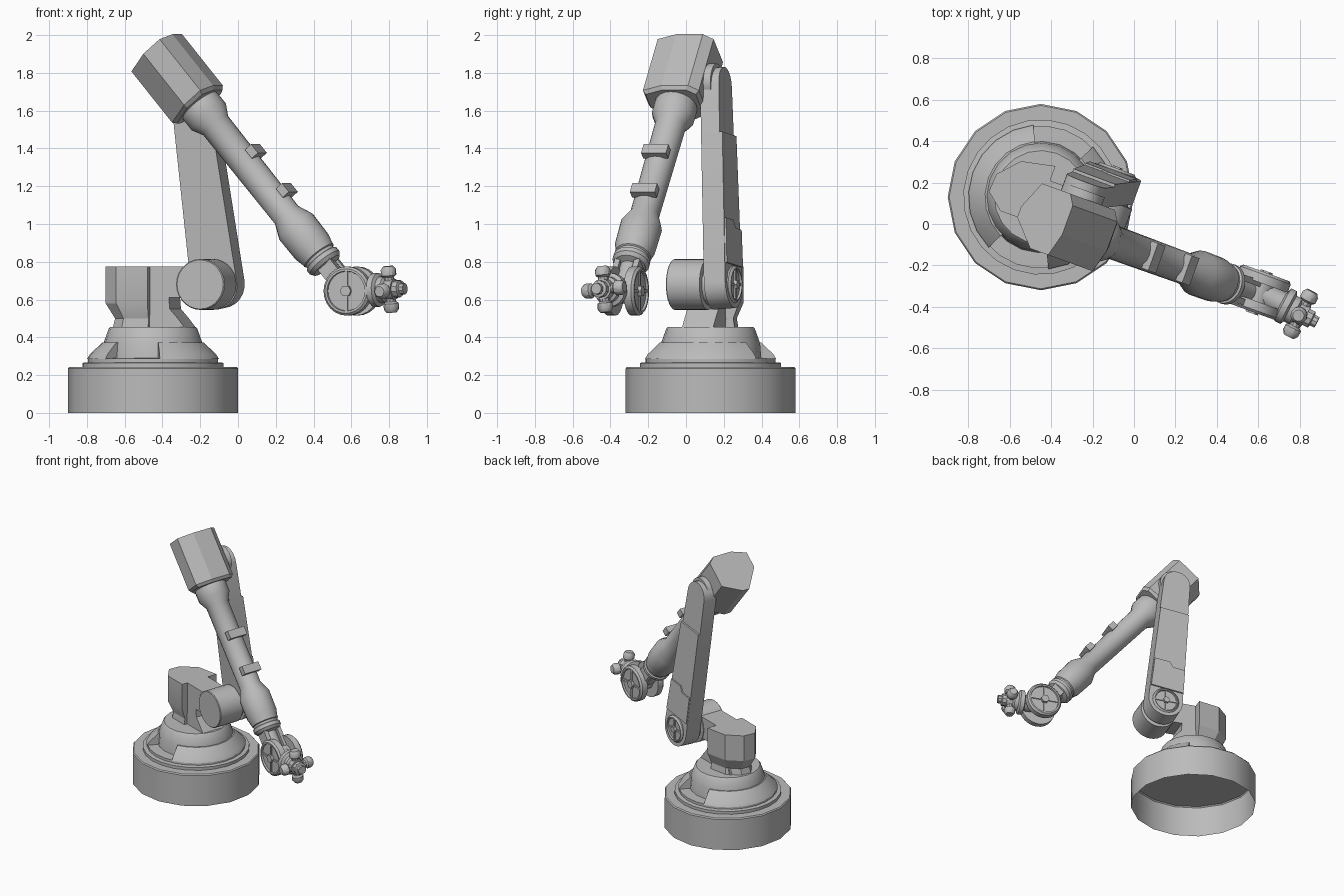
import bpy, bmesh, math
from mathutils import Vector, Matrix

if "Cube" in bpy.data.objects:
    bpy.data.objects.remove(bpy.data.objects["Cube"])

grey = bpy.data.materials.new("plain_grey")
grey.use_nodes = True
grey.diffuse_color = (0.5, 0.5, 0.5, 1)
for n in grey.node_tree.nodes:
    if n.type == 'BSDF_PRINCIPLED':
        n.inputs["Base Color"].default_value = (0.5, 0.5, 0.5, 1)


def frame(origin, axis, side):
    """Matrix with local z along axis and local x close to side."""
    z = Vector(axis).normalized()
    x = Vector(side)
    x = (x - z * x.dot(z)).normalized()
    m = Matrix((x, z.cross(x), z)).transposed().to_4x4()
    m.translation = origin
    return m


def loft(name, loops, mat, caps=(True, True), angle=35):
    """Skin a stack of equally long point loops, then place it."""
    bm = bmesh.new()
    rings = [[bm.verts.new(p) for p in loop] for loop in loops]
    for a, b in zip(rings, rings[1:]):
        for i in range(len(a)):
            j = (i + 1) % len(a)
            bm.faces.new((a[i], a[j], b[j], b[i]))
    if caps[0]:
        bm.faces.new(rings[0][::-1])
    if caps[1]:
        bm.faces.new(rings[-1])
    bmesh.ops.recalc_face_normals(bm, faces=bm.faces)
    me = bpy.data.meshes.new(name)
    bm.to_mesh(me)
    bm.free()
    me.materials.append(grey)
    ob = bpy.data.objects.new(name, me)
    bpy.context.scene.collection.objects.link(ob)
    ob.matrix_world = mat
    bpy.ops.object.select_all(action='DESELECT')
    ob.select_set(True)
    bpy.context.view_layer.objects.active = ob
    bpy.ops.object.shade_smooth_by_angle(angle=math.radians(angle))


def lathe(name, profile, mat, sides=20, caps=(True, True)):
    turns = [math.tau * i / sides for i in range(sides)]
    loft(name, [[(r * math.cos(a), r * math.sin(a), z) for a in turns]
                for r, z in profile], mat, caps)


def prism(name, outline, mat, z0, z1):
    loft(name, [[(x, y, z) for x, y in outline] for z in (z0, z1)], mat, angle=25)


def box(name, mat, centre, size):
    x, y, z = (s / 2 for s in size)
    m = mat @ Matrix.Translation(centre)
    prism(name, [(-x, -y), (x, -y), (x, y), (-x, y)], m, -z, z)


def arc(cx, cy, r, a0, a1, n):
    return [(cx + r * math.cos(a0 + (a1 - a0) * i / n),
             cy + r * math.sin(a0 + (a1 - a0) * i / n)) for i in range(n + 1)]


def spoked_cap(name, mat, r, depth):
    """Disc with a raised rim, four spokes and a hexagonal nut."""
    lip = 0.012
    lathe(name, [(r, 0), (r, depth - lip), (r - lip, depth), (r * 0.82, depth),
                 (r * 0.8, depth - lip)], mat, 24)
    for k in range(4):
        m = mat @ Matrix.Rotation(k * math.pi / 2, 4, 'Z')
        box(name + "_spoke", m, (r * 0.52, 0, depth - lip), (r * 0.6, 0.014, 0.014))
    lathe(name + "_nut", [(r * 0.24, depth - lip), (r * 0.24, depth + 0.008)], mat, 6)


UP = Vector((0, 0, 1))
YAW = math.radians(-20)
U = Vector((math.cos(YAW), math.sin(YAW), 0))      # reach direction
V = Vector((-math.sin(YAW), math.cos(YAW), 0))     # hinge direction
BASE = Vector((-0.45, 0.13, 0))
ground = frame(BASE, UP, U)

# Base drum, open underneath
lathe("base_drum", [(0.45, 0), (0.45, 0.235), (0.443, 0.243), (0.37, 0.243)],
      frame(BASE, UP, (0, 1, 0)), 16, (False, True))

# Turret rings and stepped cone
lathe("turret_ring", [(0.375, 0.24), (0.375, 0.265), (0.345, 0.268), (0.345, 0.288),
                      (0.27, 0.29)], ground, 24)
lathe("turret_cone", [(0.27, 0.28), (0.262, 0.37), (0.235, 0.445), (0.225, 0.456)], ground, 20)

# Sloped collar split by two openings
for side in (0, math.pi):
    angles = [side + math.radians(-64 + 128 * i / 8) for i in range(9)]
    ring = [(0.25, 0.285), (0.35, 0.285), (0.335, 0.31), (0.27, 0.372), (0.25, 0.372)]
    loft("collar_pad", [[(r * math.cos(a), r * math.sin(a), z) for r, z in ring]
                        for a in angles], ground, angle=25)

# Column block, narrowing at the neck
plan = [(0.015, 0.165), (-0.15, 0.13), (-0.24, 0.03), (-0.245, -0.06),
        (-0.16, -0.13), (0.015, -0.13)]
levels = [(0.85, 0.45), (0.8, 0.5), (1, 0.58), (1, 0.775)]
loft("column", [[(x * s, y * s, z) for x, y in plan] for s, z in levels], ground, angle=20)

# Shoulder bracket and shoulder drum
bracket = frame(BASE, V, U)          # local x = reach, local y = down
prism("shoulder_bracket", [(-0.16, -0.45), (0.21, -0.45), (0.17, -0.5), (0.125, -0.55),
                           (0.12, -0.61), (0.3, -0.61), (0.3, -0.775), (-0.05, -0.775)],
      bracket, -0.085, 0.09)
shoulder = frame(BASE + U * 0.3 + UP * 0.68, V, U)
lathe("shoulder_drum", [(0.13, -0.095), (0.135, -0.09), (0.135, 0.095), (0.11, 0.1),
                        (0.11, 0.14)], shoulder, 28)

# Upper arm: tapered link leaning back; local x along it, y across, z outwards
low = Vector((-0.107, 0.196, 0.68))
high = Vector((-0.246, 0.166, 1.73))
lean = high - low
link = frame(low, lean.cross(U), lean)
mid = 0.8
lower = arc(0, 0, 0.13, math.pi / 2, math.pi * 1.5, 12) + [(mid, -0.108), (mid, 0.108)]
upper = arc(lean.length, 0, 0.1, -math.pi / 2, math.pi / 2, 10) + [(mid, 0.108), (mid, -0.108)]
prism("upper_arm_lower", lower, link, -0.06, 0.06)
prism("upper_arm_upper", upper, link, -0.06, 0.045)
cover = [(0.1, -0.125), (0.1, 0.122), (0.34, 0.115), (0.34, 0), (0.3, -0.03), (0.3, -0.12)]
prism("upper_arm_cover", cover, link, 0.05, 0.07)
spoked_cap("shoulder_cap", frame(low + V * 0.055, V, U), 0.1, 0.022)

# Elbow housing; local z runs down the forearm, x upwards, y against the hinge direction
elbow = Vector((-0.3, -0.016, 1.75))
reach = (U * 0.645 - UP * 0.763).normalized()
raised = (U * 0.763 + UP * 0.645).normalized()
fore = frame(elbow, reach, raised)
hinge = fore.col[1].to_3d().dot(V)
housing = [(-0.165, -0.045), (-0.165, 0.01), (-0.09, 0.15), (0.1, 0.15), (0.14, 0.1),
           (0.14, -0.05), (0.1, -0.165), (-0.02, -0.165)]
loft("elbow_housing", [[(x * s, y * s * hinge, z) for x, y in housing]
                       for s, z in ((1, -0.215), (1, 0.14), (0.9, 0.16))], fore, angle=15)
lathe("elbow_hinge", [(0.1, 0.05), (0.1, 0.19)], frame(elbow, V, U), 20)

# Forearm tube with flared ends
lathe("forearm", [(0.11, 0.14), (0.115, 0.17), (0.115, 0.24), (0.083, 0.3), (0.078, 0.92),
                  (0.112, 1.0), (0.11, 1.14), (0.098, 1.19), (0.098, 1.2), (0.09, 1.205),
                  (0.09, 1.22), (0.1, 1.225), (0.1, 1.25), (0.085, 1.27), (0.05, 1.28),
                  (0.05, 1.4)], fore, 20)
for t in (0.55, 0.82):
    box("cable_bracket", fore, (0.085, 0, t), (0.045, 0.14, 0.06))

# Wrist: hub between two spoked discs
wrist = Vector((0.605, -0.33, 0.645))
lathe("wrist_hub", [(0.065, -0.08), (0.065, 0.08)], frame(wrist, V, U), 20)
for s in (-1, 1):
    spoked_cap("wrist_disc", frame(wrist + V * s * 0.045, V * s, U), 0.13, 0.055)
    box("wrist_fork", fore, (0.01, 0.055 * s, 1.33), (0.09, 0.03, 0.16))

# Tool head with four knobs and a nozzle
tool = frame(wrist, (0.88, -0.46, 0.04), UP)
lathe("tool_body", [(0.06, 0), (0.06, 0.12), (0.09, 0.13), (0.09, 0.16), (0.07, 0.17),
                    (0.07, 0.2), (0.055, 0.21), (0.055, 0.255)], tool, 18)
lathe("tool_nozzle", [(0.045, 0.25), (0.045, 0.285), (0.03, 0.29), (0.03, 0.315)], tool, 10)
for k in range(4):
    turn = tool @ Matrix.Rotation(k * math.pi / 2 + 0.1, 4, 'Z')
    knob = turn @ Matrix.Translation((0.04, 0, 0.225)) @ Matrix.Rotation(math.pi / 2, 4, 'Y')
    lathe("tool_knob", [(0.028, 0), (0.028, 0.025), (0.041, 0.035), (0.041, 0.065),
                        (0.028, 0.083)], knob, 10)
